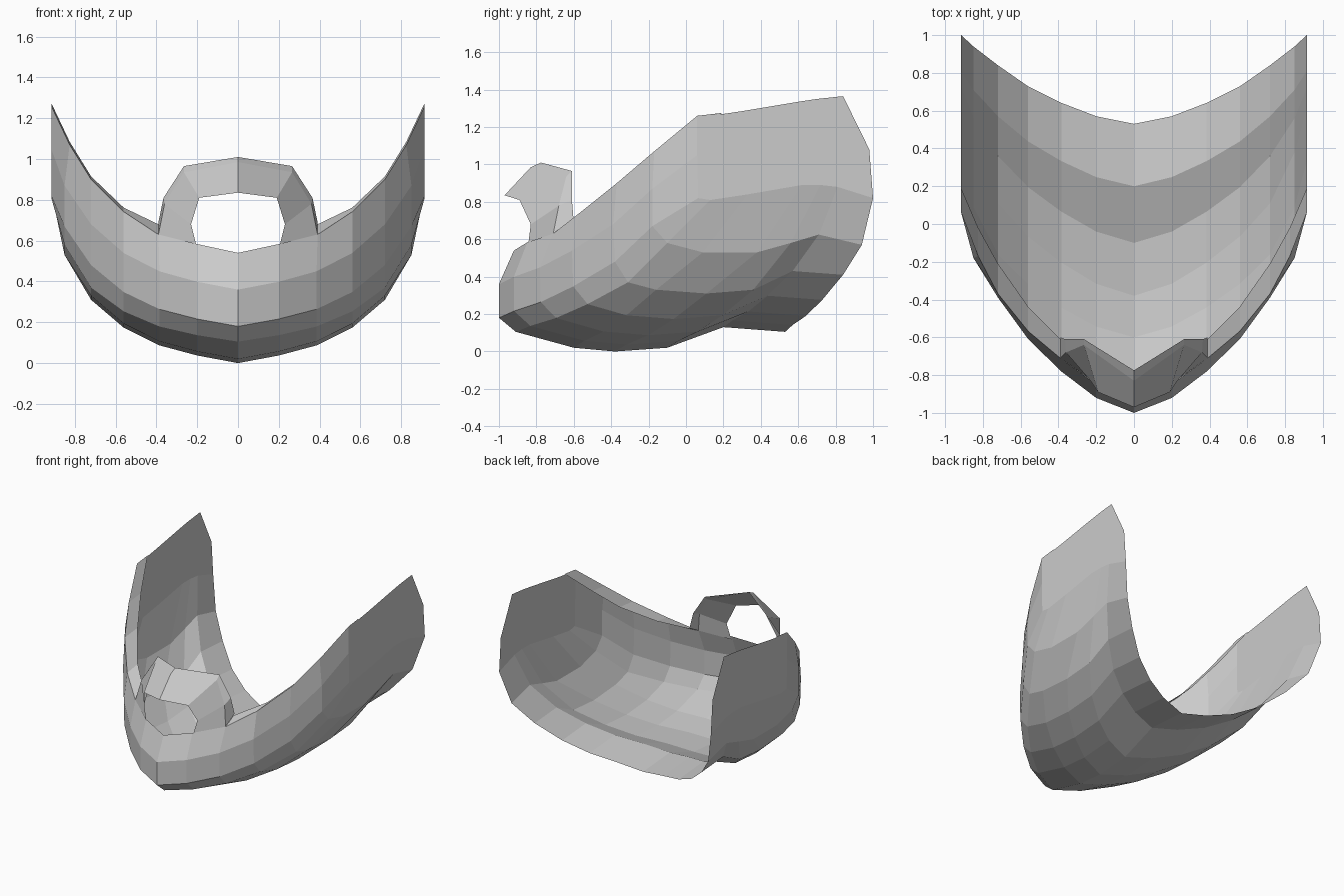
import bpy

# Fore-and-aft profiles (y, z) of the shell at key distances from the centre
CENTRE = [(-.92, .54), (-1, .36), (-1, .18), (-.91, .105), (-.6, .02),
          (-.38, 0), (-.1, .02), (.2, .13), (.53, .105)]
SIDE = [(-.37, .9), (-.39, .68), (-.38, .48), (-.31, .37), (-.16, .33),
        (.11, .31), (.36, .33), (.57, .43), (.84, .41)]
OUTER = [(-.17, 1.07), (-.18, .87), (-.18, .67), (-.1, .58), (.09, .53),
         (.38, .53), (.56, .58), (.71, .625), (.94, .57)]
EDGE = [(.06, 1.26), (.06, 1.05), (.065, .82), (.13, .81), (.33, .84),
        (.62, .89), (.72, .89), (.81, .88), (1, .82)]
CHEEK = [(.06, 1.26), (.06, 1.2), (.065, 1.1), (.18, 1.08), (.32, 1.08),
         (.54, 1.1), (.68, 1.11), (.78, 1.1), (.98, 1.08)]
TOP = [(.06, 1.26), (.07, 1.26), (.1, 1.265), (.2, 1.27), (.3, 1.285),
       (.45, 1.31), (.6, 1.335), (.7, 1.35), (.84, 1.365)]


def blend(fy, fz):
    return [(a + (c - a) * fy, b + (d - b) * fz)
            for (a, b), (c, d) in zip(CENTRE, SIDE)]


def make(name, rows):
    """Bridge equal-length point rows into a flat-faced strip, mirrored in x."""
    n = len(rows[0])
    verts = [p for r in rows for p in r]
    faces = [(i * n + j, i * n + j + 1, (i + 1) * n + j + 1, (i + 1) * n + j)
             for i in range(len(rows) - 1) for j in range(n - 1)]
    me = bpy.data.meshes.new(name)
    me.from_pydata(verts, [], faces)
    me.validate()
    ob = bpy.data.objects.new(name, me)
    bpy.context.collection.objects.link(ob)
    m = ob.modifiers.new("mirror", 'MIRROR')
    m.use_clip = True
    m.merge_threshold = .001
    return ob


# Curved shell
columns = [(0, CENTRE), (.2, blend(.13, .12)), (.385, blend(.36, .28)),
           (.56, blend(.64, .56)), (.72, SIDE), (.85, OUTER), (.915, EDGE),
           (.915, CHEEK), (.915, TOP)]
grid = [[(x, y, z) for y, z in prof] for x, prof in columns]
# the top rim leans slightly inwards
grid[5][0] = (.825, -.17, 1.07)
grid[2][0] = (.39, -.71, .63)
make("curved_shell", grid)

# Narrow lip folded inwards along the top rim
rim = [grid[i][0] for i in range(2, 7)]
shift = [(.1, .05), (.13, .02), (.16, .015), (.15, .015), (.13, .015)]
make("rim_lip", [rim, [(x, y + a, z + b) for (x, y, z), (a, b) in zip(rim, shift)]])

# Front arch: opening edge, front outline, rear outline
opening = [(.2, -.845, .56), (.23, -.83, .68), (.19, -.89, .81), (0, -.97, .835)]
front = [(.39, -.71, .63), (.36, -.68, .78), (.265, -.64, .935), (0, -.83, .985)]
rear = [(.39, -.6, .69), (.365, -.61, .81), (.265, -.61, .965), (0, -.775, 1.01)]
make("front_arch", [opening, front, rear])
